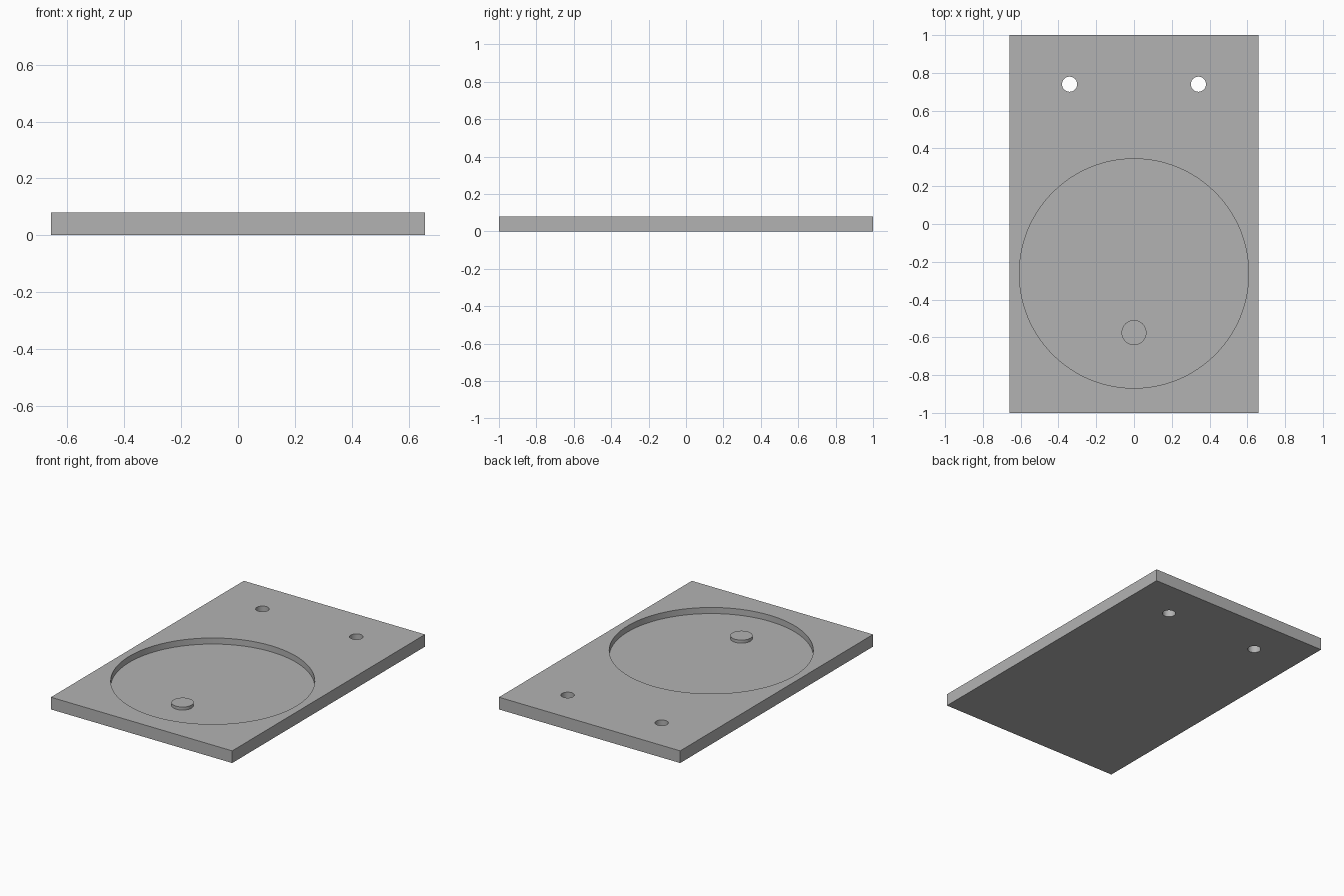
import bpy
import math

default_cube = bpy.data.objects.get("Cube")
if default_cube:
    bpy.data.objects.remove(default_cube, do_unlink=True)

WIDTH, LENGTH, THICK = 1.316, 2.0, 0.08
FLOOR = 0.04          # height of the recess floor
RECESS_Y, RECESS_R = -0.262, 0.607

grey = bpy.data.materials.new("plain grey")
grey.use_nodes = True
colour = (0.45, 0.45, 0.45, 1)
grey.diffuse_color = colour
grey.node_tree.nodes["Principled BSDF"].inputs["Base Color"].default_value = colour


def cylinder(name, x, y, radius, bottom, top, sides):
    bpy.ops.mesh.primitive_cylinder_add(
        vertices=sides, radius=radius, depth=top - bottom,
        location=(x, y, (bottom + top) / 2))
    obj = bpy.context.object
    obj.name = name
    obj.data.materials.append(grey)
    return obj


def cut(target, cutter):
    cutter.hide_render = True
    mod = target.modifiers.new(cutter.name, "BOOLEAN")
    mod.operation = "DIFFERENCE"
    mod.solver = "EXACT"
    mod.object = cutter
    bpy.context.view_layer.objects.active = target
    bpy.ops.object.modifier_apply(modifier=mod.name)
    bpy.data.objects.remove(cutter, do_unlink=True)


def smooth(obj):
    bpy.ops.object.select_all(action="DESELECT")
    obj.select_set(True)
    bpy.context.view_layer.objects.active = obj
    bpy.ops.object.shade_smooth_by_angle(angle=math.radians(30))


# Base plate
bpy.ops.mesh.primitive_cube_add(size=1, location=(0, 0, THICK / 2))
plate = bpy.context.object
plate.name = "base_plate"
plate.scale = (WIDTH, LENGTH, THICK)
bpy.ops.object.transform_apply(location=False, rotation=False, scale=True)
plate.data.materials.append(grey)

# Round recess and the two through holes
cut(plate, cylinder("recess_cutter", 0, RECESS_Y, RECESS_R, FLOOR, THICK * 2, 128))
for side in (-1, 1):
    cut(plate, cylinder("hole_cutter", side * 0.341, 0.74, 0.04, -THICK, THICK * 2, 48))
smooth(plate)

# Low round stud on the recess floor
smooth(cylinder("locating_stud", 0, -0.575, 0.066, FLOOR - 0.01, FLOOR + 0.02, 64))
